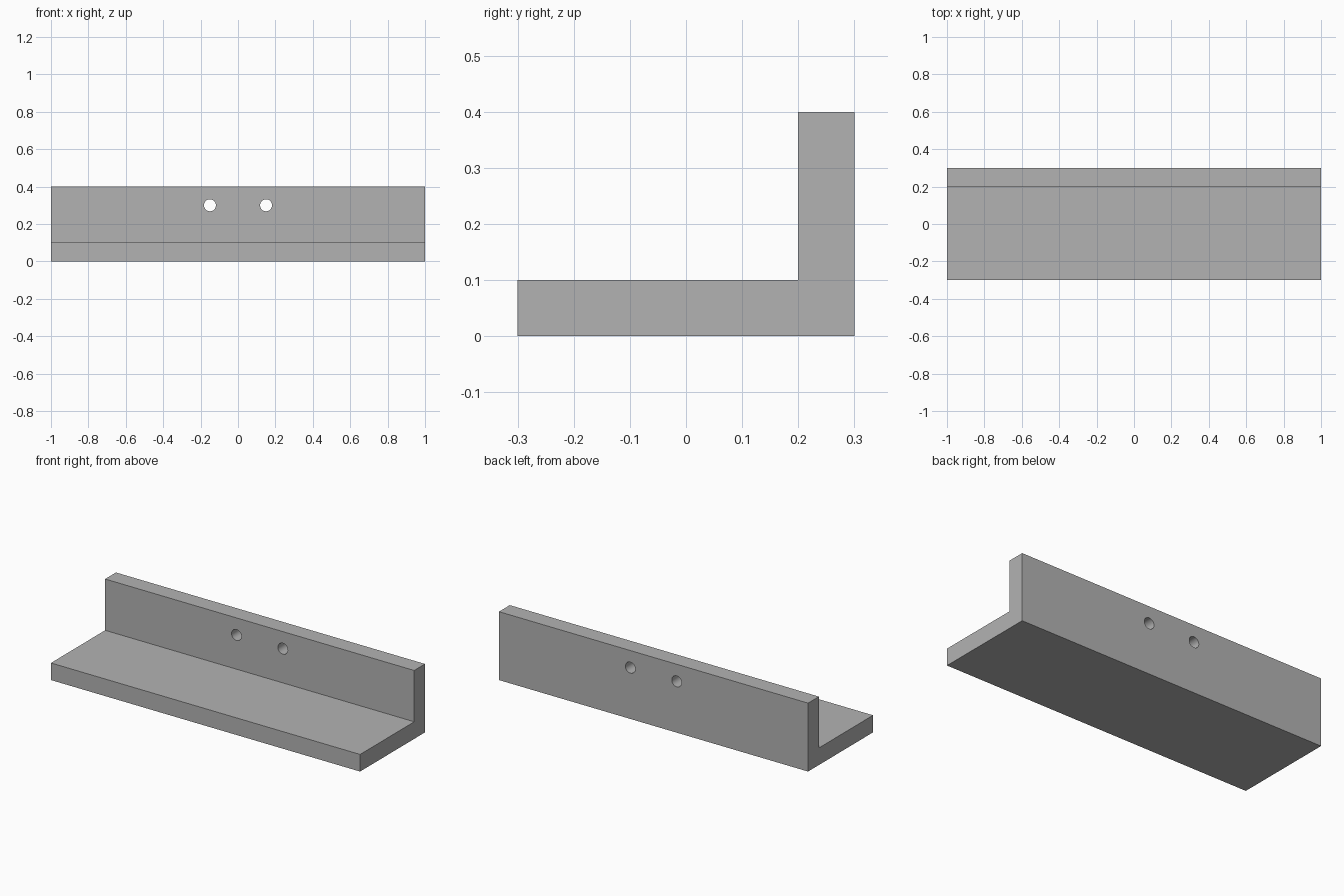
import bpy
import bmesh
import math
from mathutils import Vector

cube = bpy.data.objects.get("Cube")
if cube:
    bpy.data.objects.remove(cube, do_unlink=True)

LENGTH = 2.0
HOLE_X, HOLE_Z, HOLE_RADIUS = 0.15, 0.3, 0.032

# Plain grey finish
grey = bpy.data.materials.new("plain grey")
grey.use_nodes = True
colour = (0.45, 0.45, 0.45, 1)
grey.diffuse_color = colour
grey.node_tree.nodes["Principled BSDF"].inputs["Base Color"].default_value = colour


def add_object(name, bm):
    bmesh.ops.recalc_face_normals(bm, faces=bm.faces)
    mesh = bpy.data.meshes.new(name)
    bm.to_mesh(mesh)
    bm.free()
    mesh.materials.append(grey)
    obj = bpy.data.objects.new(name, mesh)
    bpy.context.collection.objects.link(obj)
    return obj


# L-shaped shelf: side profile (y, z) extruded along x
profile = [(-0.3, 0), (0.3, 0), (0.3, 0.4), (0.2, 0.4), (0.2, 0.1), (-0.3, 0.1)]
bm = bmesh.new()
end = bm.faces.new([bm.verts.new((-LENGTH / 2, y, z)) for y, z in profile])
swept = bmesh.ops.extrude_face_region(bm, geom=[end])["geom"]
bmesh.ops.translate(bm, vec=Vector((LENGTH, 0, 0)),
                    verts=[v for v in swept if isinstance(v, bmesh.types.BMVert)])
shelf = add_object("shelf", bm)

# Pair of screw holes through the upright back
bm = bmesh.new()
for side in (-1, 1):
    hole = bmesh.ops.create_cone(bm, cap_ends=True, segments=32, depth=0.3,
                                 radius1=HOLE_RADIUS, radius2=HOLE_RADIUS)["verts"]
    bmesh.ops.rotate(bm, verts=hole, cent=(0, 0, 0),
                     matrix=Vector((0, 0, 1)).rotation_difference(Vector((0, 1, 0))).to_matrix())
    bmesh.ops.translate(bm, verts=hole, vec=(side * HOLE_X, 0.25, HOLE_Z))
cutter = add_object("screw_hole_cutter", bm)
cutter.hide_render = True
cutter.display_type = 'WIRE'

# Cut the holes, then keep the edges sharp and the bores smooth
bpy.context.view_layer.objects.active = shelf
shelf.select_set(True)
cut = shelf.modifiers.new("screw holes", 'BOOLEAN')
cut.operation = 'DIFFERENCE'
cut.solver = 'EXACT'
cut.object = cutter
bpy.ops.object.modifier_apply(modifier=cut.name)
bpy.data.objects.remove(cutter, do_unlink=True)
bpy.ops.object.shade_smooth_by_angle(angle=math.radians(30))
